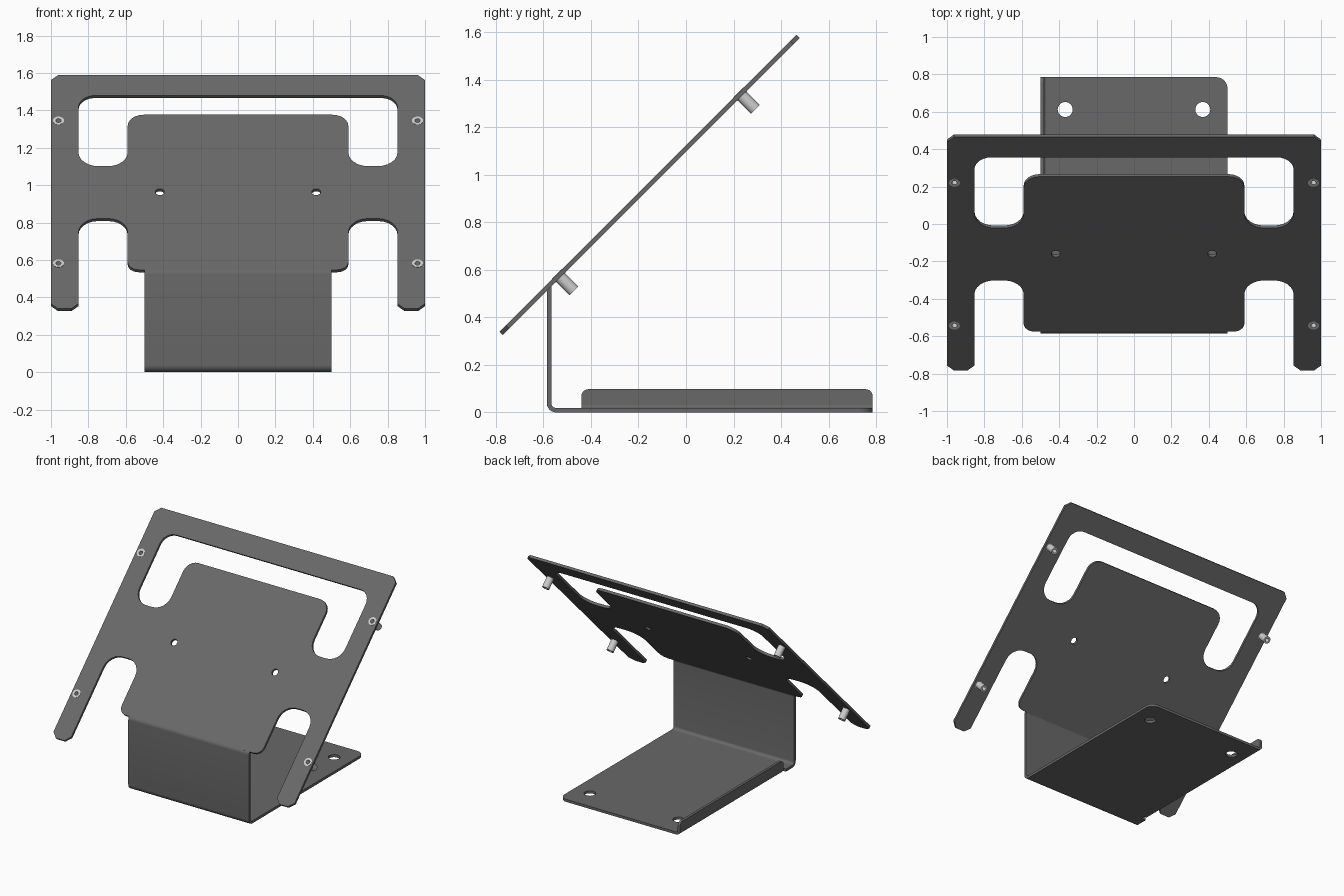
import bpy, bmesh, math
from mathutils import Vector, Matrix

if "Cube" in bpy.data.objects:
    bpy.data.objects.remove(bpy.data.objects["Cube"])

T = 0.019            # sheet thickness
K = math.sqrt(2)     # height to length along the 45 degree slope

dark = bpy.data.materials.new("dark_sheet")
dark.diffuse_color = (0.14, 0.14, 0.14, 1)
dark.use_nodes = True
dark.node_tree.nodes["Principled BSDF"].inputs["Base Color"].default_value = dark.diffuse_color


def rounded(pts, closed=True, n=6):
    """Fillet (x, y, radius[, segments]) corners into a point list."""
    out = []
    for i, c in enumerate(pts):
        p, r = Vector(c[:2]), c[2]
        if r == 0 or (not closed and i in (0, len(pts) - 1)):
            out.append(p)
            continue
        seg = c[3] if len(c) > 3 else n
        a = (Vector(pts[i - 1][:2]) - p).normalized()
        b = (Vector(pts[(i + 1) % len(pts)][:2]) - p).normalized()
        half = a.angle(b) / 2
        t = r / math.tan(half)
        mid = p + (a + b).normalized() * (r / math.sin(half))
        u, v = p + a * t - mid, p + b * t - mid
        w = u.angle(v)
        for j in range(seg + 1):
            f = j / seg
            out.append(mid + (u * math.sin((1 - f) * w) + v * math.sin(f * w)) / math.sin(w))
    return out


def circle(x, y, r, n=20):
    return [Vector((x + r * math.cos(2 * math.pi * i / n), y + r * math.sin(2 * math.pi * i / n)))
            for i in range(n)]


def strip(pts):
    """Outline of a bent sheet around its open centre line."""
    mid, left, right = rounded(pts, False), [], []
    for i, p in enumerate(mid):
        d = (mid[min(i + 1, len(mid) - 1)] - mid[max(i - 1, 0)]).normalized()
        nrm = Vector((-d.y, d.x)) * T / 2
        left.append(p + nrm)
        right.append(p - nrm)
    return left + right[::-1]


def sheet(name, loops, depth, matrix, mat=dark):
    """Extrude filled 2D loops (holes allowed) symmetrically by depth."""
    cu = bpy.data.curves.new(name, 'CURVE')
    cu.dimensions, cu.fill_mode, cu.extrude = '2D', 'BOTH', depth / 2
    for loop in loops:
        s = cu.splines.new('POLY')
        s.points.add(len(loop) - 1)
        for pt, p in zip(s.points, loop):
            pt.co = (p.x, p.y, 0, 1)
        s.use_cyclic_u = True
    tmp = bpy.data.objects.new(name + "_curve", cu)
    bpy.context.collection.objects.link(tmp)
    dg = bpy.context.evaluated_depsgraph_get()
    me = bpy.data.meshes.new_from_object(tmp.evaluated_get(dg))
    bpy.data.objects.remove(tmp)
    bm = bmesh.new()
    bm.from_mesh(me)
    bmesh.ops.remove_doubles(bm, verts=bm.verts, dist=1e-5)
    bmesh.ops.recalc_face_normals(bm, faces=bm.faces)
    bm.to_mesh(me)
    bm.free()
    me.name = name
    me.materials.clear()
    if mat:
        me.materials.append(mat)
    ob = bpy.data.objects.new(name, me)
    bpy.context.collection.objects.link(ob)
    ob.matrix_world = matrix
    bpy.ops.object.select_all(action='DESELECT')
    ob.select_set(True)
    bpy.context.view_layer.objects.active = ob
    bpy.ops.object.shade_smooth_by_angle(angle=math.radians(30))
    return ob


def mirrored(half):
    """Complete a right-hand half outline, given as (x, height, radius)."""
    half = [(c[0], c[1] * K, *c[2:]) for c in half]
    return half + [(-c[0], *c[1:]) for c in reversed(half)]


slope = Matrix.Translation((0, -1.11, 0)) @ Matrix.Rotation(math.radians(45), 4, 'X')
side = Matrix(((0, 0, 1, 0), (1, 0, 0, 0), (0, 1, 0, 0), (0, 0, 0, 1)))

# sloped mounting plate with legs, U-shaped window and holes
outer = mirrored([(0.59, 0.541, 0.06), (0.59, 0.815, 0.105), (0.853, 0.815, 0.105),
                  (0.853, 0.333, 0.038, 1), (1, 0.333, 0.038, 1), (1, 1.582, 0.038, 1)])
window = mirrored([(0.59, 1.37, 0.085), (0.59, 1.095, 0.105),
                   (0.853, 1.095, 0.105), (0.853, 1.473, 0.09)])
studs = [(sx * 0.96, z * K) for sx in (-1, 1) for z in (0.575, 1.338)]
holes = [circle(sx * 0.418, 0.957 * K, 0.024) for sx in (-1, 1)]
sheet("sloped_plate", [rounded(outer), rounded(window)] + holes
      + [circle(x, v, 0.03) for x, v in studs], T, slope)

# threaded standoffs pressed into the plate
for i, (x, v) in enumerate(studs):
    at = slope @ Matrix.Translation((x, v, 0))
    sheet(f"standoff_head_{i}", [circle(0, 0, 0.03), circle(0, 0, 0.014)], T + 0.003, at, None)
    sheet(f"standoff_body_{i}", [circle(0, 0, 0.026), circle(0, 0, 0.014)], 0.08,
          at @ Matrix.Translation((0, 0, -T / 2 - 0.04)), None)

# upright wall with its two bends
sheet("upright_wall", [strip([(-0.53, T / 2, 0), (-0.576, T / 2, 0.03),
                              (-0.576, 0.534, 0.025), (-0.566, 0.544, 0)])], 1.0, side)

# base with relief notch and screw holes
base = [(-0.5, -0.53, 0), (0.5, -0.53, 0), (0.5, 0.785, 0.06), (-0.462, 0.785, 0),
        (-0.462, -0.47, 0), (-0.5, -0.47, 0)]
sheet("base", [rounded(base)] + [circle(s * 0.368, 0.612, 0.04, 28) for s in (-1, 1)],
      T, Matrix.Translation((0, 0, T / 2)))

# stiffening flange along the left edge: bend, then flat lip
bend_at = Matrix.Translation((0, 0.1725, 0)) @ Matrix.Rotation(math.radians(90), 4, 'X')
sheet("flange_bend", [strip([(-0.462, T / 2, 0), (-0.4905, T / 2, 0.022), (-0.4905, 0.036, 0)])],
      1.225, bend_at)
lip = [(-0.44, 0.036, 0), (0.785, 0.036, 0), (0.785, 0.098, 0.03), (-0.44, 0.098, 0.03)]
sheet("flange_lip", [rounded(lip)], T, Matrix.Translation((-0.4905, 0, 0)) @ side)
